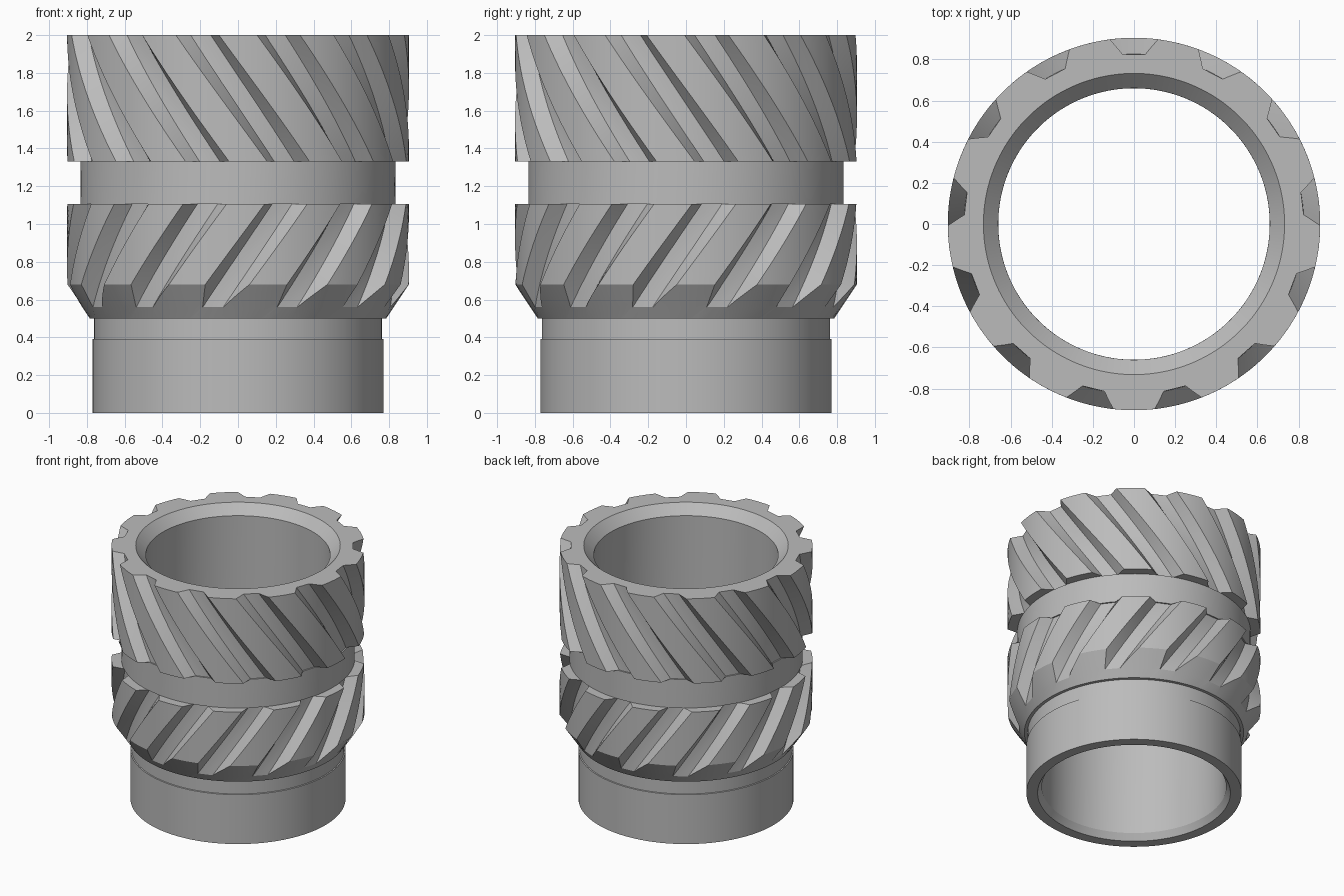
import bpy
from math import radians, cos, sin

cube = bpy.data.objects.get("Cube")
if cube:
    bpy.data.objects.remove(cube, do_unlink=True)

TEETH = 13
PITCH = 360 / TEETH
OUTER, FLOOR = 0.905, 0.824          # knurl land and groove floor radii
FLOOR_HALF, MOUTH_HALF = 3.8, 7.45   # groove half widths in degrees
TOP_PHASE, LOW_PHASE = 90, 91.8      # groove direction at the two ends

metal = bpy.data.materials.new("plain_grey_metal")
metal.use_nodes = True
grey = (0.5, 0.5, 0.5, 1)
metal.diffuse_color = grey
metal.node_tree.nodes["Principled BSDF"].inputs["Base Color"].default_value = grey


def mix(a, b, t):
    return a + (b - a) * t


def groove_section(radius):
    """Angle and radius of one groove followed by one land."""
    depth = (radius - FLOOR) / (OUTER - FLOOR)
    mouth = mix(FLOOR_HALF, MOUTH_HALF, max(depth, 0.04))
    pts = [(-mouth, radius), (-mix(mouth, FLOOR_HALF, 0.5), mix(radius, FLOOR, 0.5))]
    for i in range(4):
        a = mix(-FLOOR_HALF, FLOOR_HALF, i / 3)
        pts.append((a, min(radius, FLOOR / cos(radians(a)))))
    pts.append((mix(mouth, FLOOR_HALF, 0.5), mix(radius, FLOOR, 0.5)))
    pts += [(mix(mouth, PITCH - mouth, i / 5), radius) for i in range(5)]
    return pts


def ring(section, z, phase):
    return [(r * cos(radians(a + phase + k * PITCH)),
             r * sin(radians(a + phase + k * PITCH)), z)
            for k in range(TEETH) for a, r in section]


def plain(radius, z, phase):
    return ring([(a, radius) for a, _ in groove_section(OUTER)], z, phase)


def knurl(radius, z, phase):
    return ring(groove_section(radius), z, phase)


def skin(name, rings):
    """Bridge successive rings into one smooth-shaded surface."""
    n = len(rings[0])
    verts = [p for r in rings for p in r]
    faces = [(j * n + i, j * n + (i + 1) % n,
              (j + 1) * n + (i + 1) % n, (j + 1) * n + i)
             for j in range(len(rings) - 1) for i in range(n)]
    mesh = bpy.data.meshes.new(name)
    mesh.from_pydata(verts, [], faces)
    mesh.materials.append(metal)
    obj = bpy.data.objects.new(name, mesh)
    bpy.context.collection.objects.link(obj)
    bpy.ops.object.select_all(action="DESELECT")
    obj.select_set(True)
    bpy.context.view_layer.objects.active = obj
    bpy.ops.object.shade_smooth_by_angle(angle=radians(28))


def low_phase(z):
    return LOW_PHASE + 47 * (z - 0.5)


def high_phase(z):
    return TOP_PHASE + 46.5 * (2 - z)


# Pilot sleeve: bottom chamfer, foot, shallow step and neck
skin("pilot_sleeve", [plain(r, z, LOW_PHASE) for r, z in (
    (0.66, 0.05), (0.69, 0), (0.77, 0), (0.77, 0.39),
    (0.762, 0.392), (0.762, 0.5))])

# Lower knurl: tapered lead-in, right-leaning grooves, top shoulder
LEAD_TOP, LOW_TOP, LEAD_FLOOR = 0.68, 1.105, 0.56
rings = [plain(0.762, 0.5, LOW_PHASE), plain(0.785, 0.5, LOW_PHASE)]
for i in range(5):
    z = mix(LEAD_FLOOR, LEAD_TOP, i / 4)
    rings.append(knurl(mix(0.785, OUTER, (z - 0.5) / (LEAD_TOP - 0.5)), z, low_phase(z)))
for i in range(1, 11):
    z = mix(LEAD_TOP, LOW_TOP, i / 10)
    rings.append(knurl(OUTER, z, low_phase(z)))
rings.append(plain(0.835, LOW_TOP, low_phase(LOW_TOP)))
skin("lower_knurl", rings)

# Collar between the knurls
HIGH_BASE = 1.33
skin("collar", [plain(0.835, LOW_TOP, low_phase(LOW_TOP)),
                plain(0.835, HIGH_BASE, high_phase(HIGH_BASE))])

# Upper knurl: left-leaning grooves, top face
rings = [plain(0.835, HIGH_BASE, high_phase(HIGH_BASE))]
for i in range(17):
    z = mix(HIGH_BASE, 2, i / 16)
    rings.append(knurl(OUTER, z, high_phase(z)))
rings.append(plain(0.732, 2, TOP_PHASE))
skin("upper_knurl", rings)

# Bore with its top chamfer
skin("bore", [plain(0.732, 2, TOP_PHASE), plain(0.66, 1.927, TOP_PHASE),
              plain(0.66, 0.05, LOW_PHASE)])
